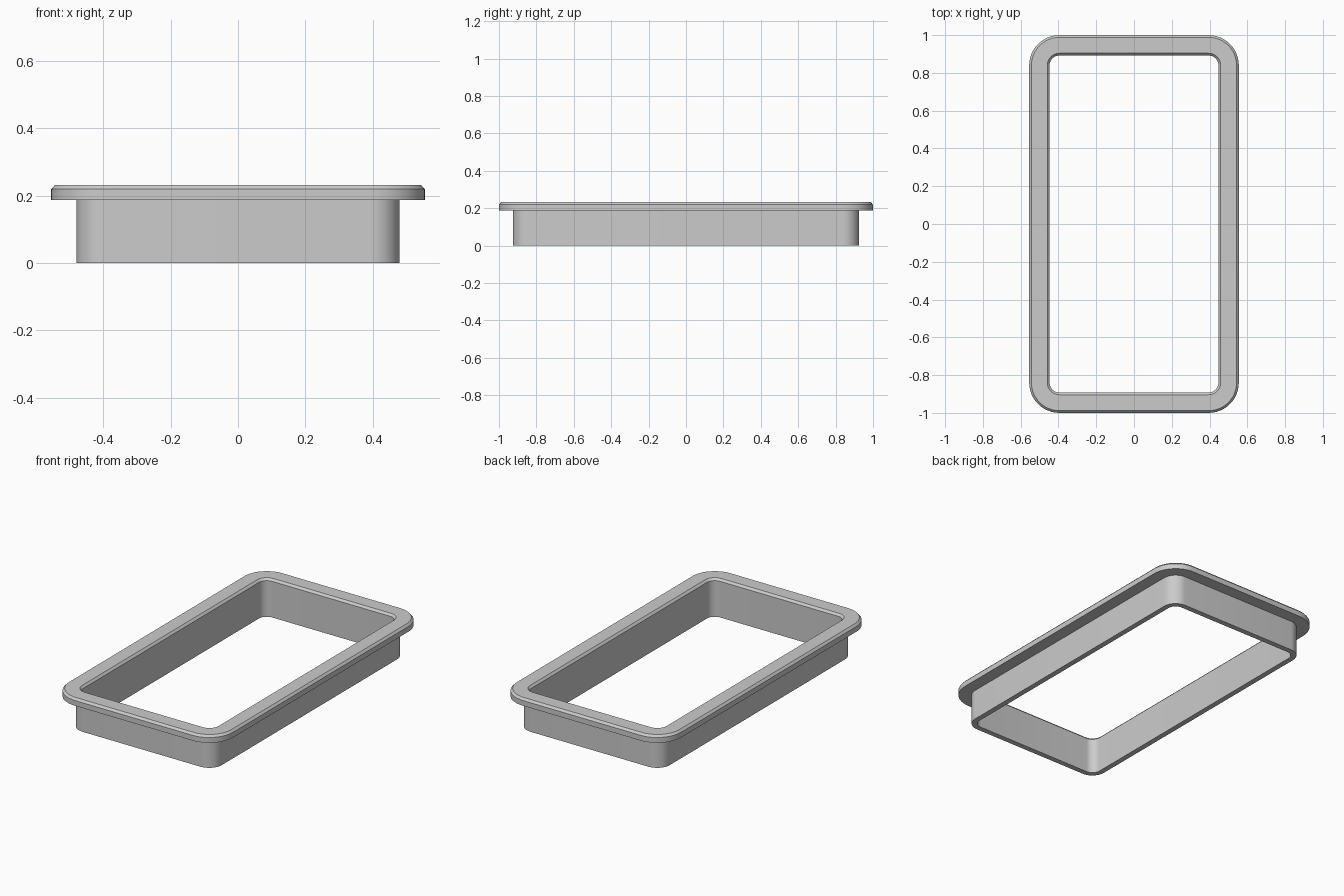
import bpy, bmesh
from math import cos, sin, pi

cube = bpy.data.objects.get("Cube")
if cube:
    bpy.data.objects.remove(cube, do_unlink=True)

grey = bpy.data.materials.new("light grey")
grey.use_nodes = True
grey.diffuse_color = (0.6, 0.6, 0.6, 1)
grey.node_tree.nodes["Principled BSDF"].inputs["Base Color"].default_value = (0.6, 0.6, 0.6, 1)

# Shared centre of the rounded corners
CX, CY, STEPS = 0.395, 0.84, 12


def rounded_loop(bm, radius, z):
    """Rounded rectangle with concentric corners of the given radius."""
    verts = []
    for i, (sx, sy) in enumerate([(1, 1), (-1, 1), (-1, -1), (1, -1)]):
        for k in range(STEPS + 1):
            a = (i + k / STEPS) * pi / 2
            verts.append(bm.verts.new((sx * CX + radius * cos(a), sy * CY + radius * sin(a), z)))
    return verts


def swept_frame(name, profile):
    """Closed (corner radius, height) profile swept round the frame."""
    bm = bmesh.new()
    loops = [rounded_loop(bm, r, z) for r, z in profile]
    for a, b in zip(loops, loops[1:] + loops[:1]):
        for k in range(len(a)):
            n = (k + 1) % len(a)
            bm.faces.new((a[k], a[n], b[n], b[k]))
    bmesh.ops.recalc_face_normals(bm, faces=bm.faces)
    mesh = bpy.data.meshes.new(name)
    bm.to_mesh(mesh)
    bm.free()
    mesh.materials.append(grey)
    obj = bpy.data.objects.new(name, mesh)
    bpy.context.collection.objects.link(obj)
    bpy.ops.object.select_all(action="DESELECT")
    obj.select_set(True)
    bpy.context.view_layer.objects.active = obj
    bpy.ops.object.shade_smooth_by_angle(angle=pi / 6)


# Thin upright wall and overhanging chamfered flange, in one section
swept_frame("flanged_frame", [
    (0.052, 0), (0.085, 0), (0.085, 0.187), (0.16, 0.187),
    (0.16, 0.219), (0.148, 0.232), (0.064, 0.232), (0.052, 0.219),
])
